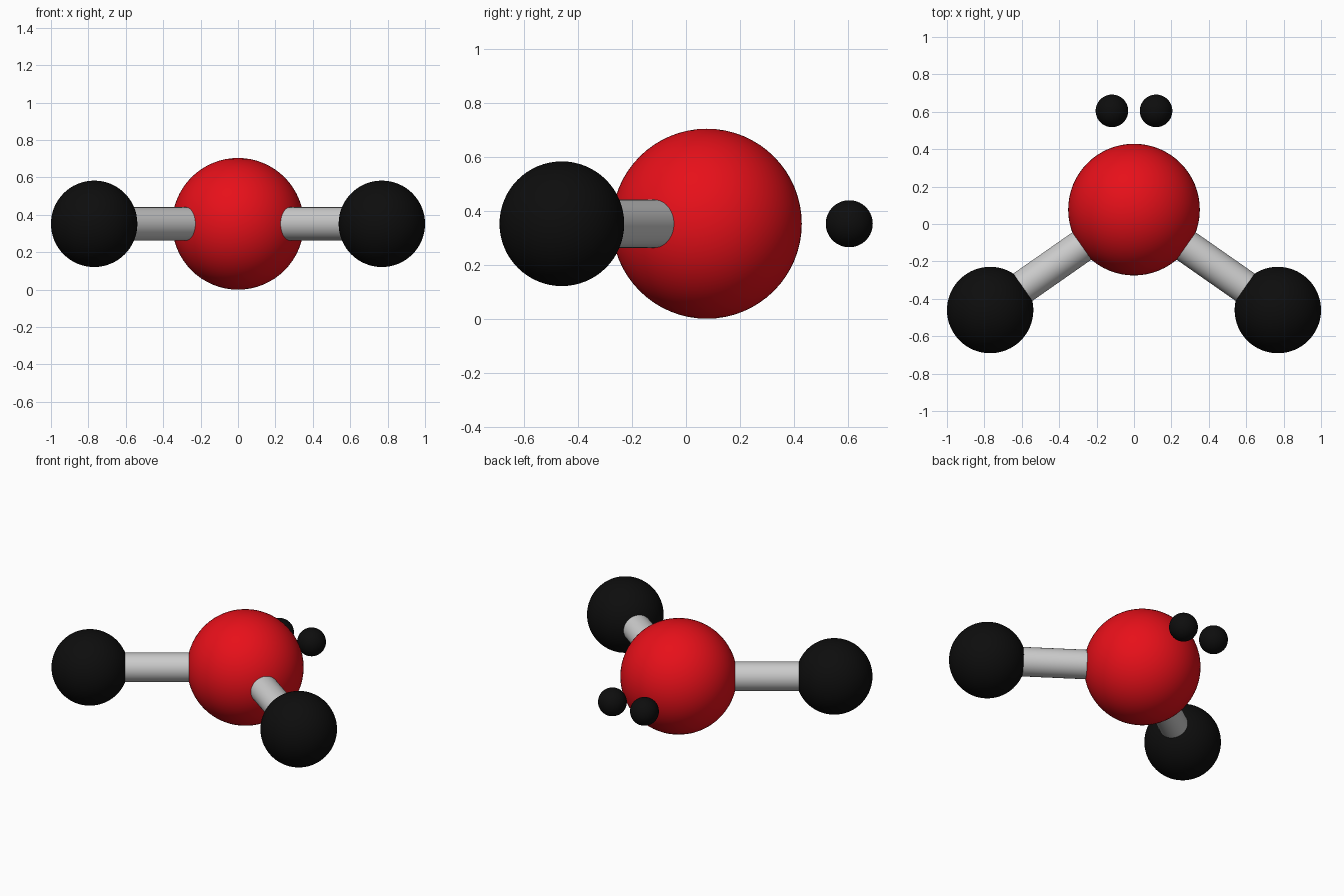
import bpy
from mathutils import Vector

if "Cube" in bpy.data.objects:
    bpy.data.objects.remove(bpy.data.objects["Cube"])

Z = 0.352                                   # height of the molecule's plane
CENTRE = Vector((0, 0.077, Z))


def material(name, rgb):
    m = bpy.data.materials.new(name)
    m.diffuse_color = (*rgb, 1)
    m.use_nodes = True
    m.node_tree.nodes["Principled BSDF"].inputs["Base Color"].default_value = m.diffuse_color
    return m


def ball(name, centre, radius, mat):
    bpy.ops.mesh.primitive_uv_sphere_add(segments=64, ring_count=32, radius=radius, location=centre)
    ob = bpy.context.object
    ob.name = name
    ob.data.materials.append(mat)
    bpy.ops.object.shade_smooth()


def rod(name, a, b, radius):
    d = b - a
    bpy.ops.mesh.primitive_cylinder_add(vertices=48, radius=radius, depth=d.length, location=(a + b) / 2)
    ob = bpy.context.object
    ob.name = name
    ob.rotation_euler = d.to_track_quat('Z', 'Y').to_euler()
    bpy.ops.object.shade_smooth_by_angle()


red = material("red", (0.8, 0.005, 0.01))
black = material("black", (0.004, 0.004, 0.004))

# Large central atom
ball("central_atom", CENTRE, 0.352, red)

# Mirrored outer atoms, bonds and lone-pair electrons
for side, s in (("left", -1), ("right", 1)):
    outer = Vector((s * 0.769, -0.46, Z))
    ball(f"{side}_outer_atom", outer, 0.231, black)
    rod(f"{side}_bond", CENTRE, outer, 0.089)
    ball(f"{side}_electron", (s * 0.118, 0.605, Z), 0.087, black)
